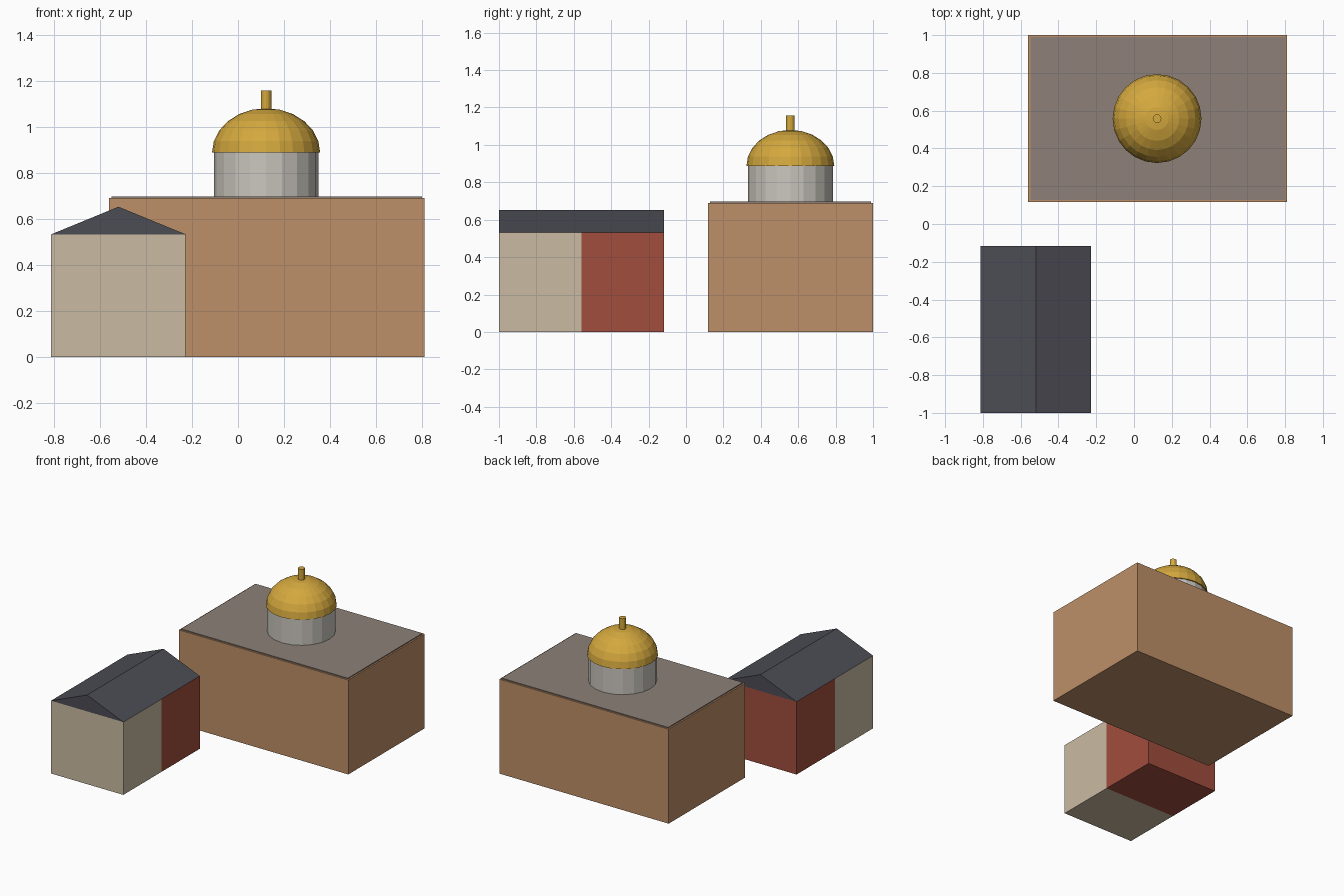
import bpy
import bmesh
import math
from mathutils import Matrix

cube = bpy.data.objects.get("Cube")
if cube:
    bpy.data.objects.remove(cube, do_unlink=True)


def material(name, r, g, b):
    """Flat material from 0-255 display values, converted to linear."""
    color = [((c / 255 + 0.055) / 1.055) ** 2.4 for c in (r, g, b)] + [1]
    mat = bpy.data.materials.new(name)
    mat.use_nodes = True
    mat.diffuse_color = color
    mat.node_tree.nodes["Principled BSDF"].inputs["Base Color"].default_value = color
    return mat


tan = material("tan wall", 190, 144, 104)
taupe = material("taupe flat roof", 142, 129, 121)
beige = material("beige wall", 202, 187, 163)
red = material("red wall", 161, 77, 61)
slate = material("slate roof", 76, 76, 85)
stone = material("pale stone", 203, 199, 191)
gold = material("gold", 212, 168, 62)


def finish(name, bm, *mats):
    bmesh.ops.recalc_face_normals(bm, faces=bm.faces)
    mesh = bpy.data.meshes.new(name)
    bm.to_mesh(mesh)
    bm.free()
    for mat in mats:
        mesh.materials.append(mat)
    obj = bpy.data.objects.new(name, mesh)
    bpy.context.collection.objects.link(obj)
    return obj


def box_mesh(x0, x1, y0, y1, z0, z1):
    bm = bmesh.new()
    place = Matrix.Translation(((x0 + x1) / 2, (y0 + y1) / 2, (z0 + z1) / 2))
    size = Matrix.Diagonal((x1 - x0, y1 - y0, z1 - z0, 1))
    bmesh.ops.create_cube(bm, size=1, matrix=place @ size)
    return bm


def lathe(name, profile, center, sides, mat):
    """Revolve an (r, z) profile about a vertical axis."""
    bm = bmesh.new()
    verts = [bm.verts.new((r, 0, z)) for r, z in profile]
    edges = [bm.edges.new(pair) for pair in zip(verts, verts[1:])]
    bmesh.ops.spin(bm, geom=verts + edges, cent=(0, 0, 0), axis=(0, 0, 1),
                   angle=math.tau, steps=sides)
    bmesh.ops.remove_doubles(bm, verts=bm.verts, dist=0.0001)
    obj = finish(name, bm, mat)
    obj.location = (*center, 0)
    return obj


# Main hall with a slightly inset flat roof slab
X0, X1, Y0, Y1, TOP = -0.56, 0.81, 0.117, 1.0, 0.69
LIP = 0.011
finish("hall_walls", box_mesh(X0, X1, Y0, Y1, 0, TOP), tan)
finish("hall_roof", box_mesh(X0 + LIP, X1 - LIP, Y0 + LIP, Y1 - LIP,
                             TOP - 0.01, TOP + 0.007), taupe)

# Drum, dome and finial on the hall
CENTER = (0.122, 0.558)
BASE, RADIUS, RISE, RINGS = 0.887, 0.235, 0.193, 6
lathe("drum", [(0, TOP), (0.227, TOP), (0.227, BASE), (0, BASE)], CENTER, 20, stone)
arc = [i * math.pi / 2 / RINGS for i in range(RINGS)]
dome = [(RADIUS * math.cos(a), BASE + RISE * math.sin(a)) for a in arc]
lathe("dome", [(0, BASE)] + dome + [(0, BASE + RISE)], CENTER, 24, gold)
lathe("finial", [(0, 1.06), (0.023, 1.06), (0.023, 1.157), (0, 1.157)],
      CENTER, 12, gold)

# Small house body, beige in front and red behind
L, R, F, B, EAVE, RIDGE = -0.812, -0.227, -1.0, -0.117, 0.532, 0.652
MID = (F + B) / 2
body = box_mesh(L, R, F, B, 0, EAVE)
bmesh.ops.bisect_plane(body, geom=body.verts[:] + body.edges[:] + body.faces[:],
                       plane_co=(0, MID, 0), plane_no=(0, 1, 0))
for face in body.faces:
    face.material_index = int(face.calc_center_median().y > MID)
finish("house_walls", body, beige, red)

# Gabled roof prism
roof = bmesh.new()
gable = roof.faces.new([roof.verts.new((x, F, z)) for x, z in
                        ((L, EAVE), (R, EAVE), ((L + R) / 2, RIDGE))])
back = bmesh.ops.extrude_face_region(roof, geom=[gable], use_keep_orig=True)["geom"]
bmesh.ops.translate(roof, vec=(0, B - F, 0),
                    verts=[v for v in back if isinstance(v, bmesh.types.BMVert)])
finish("house_roof", roof, slate)
